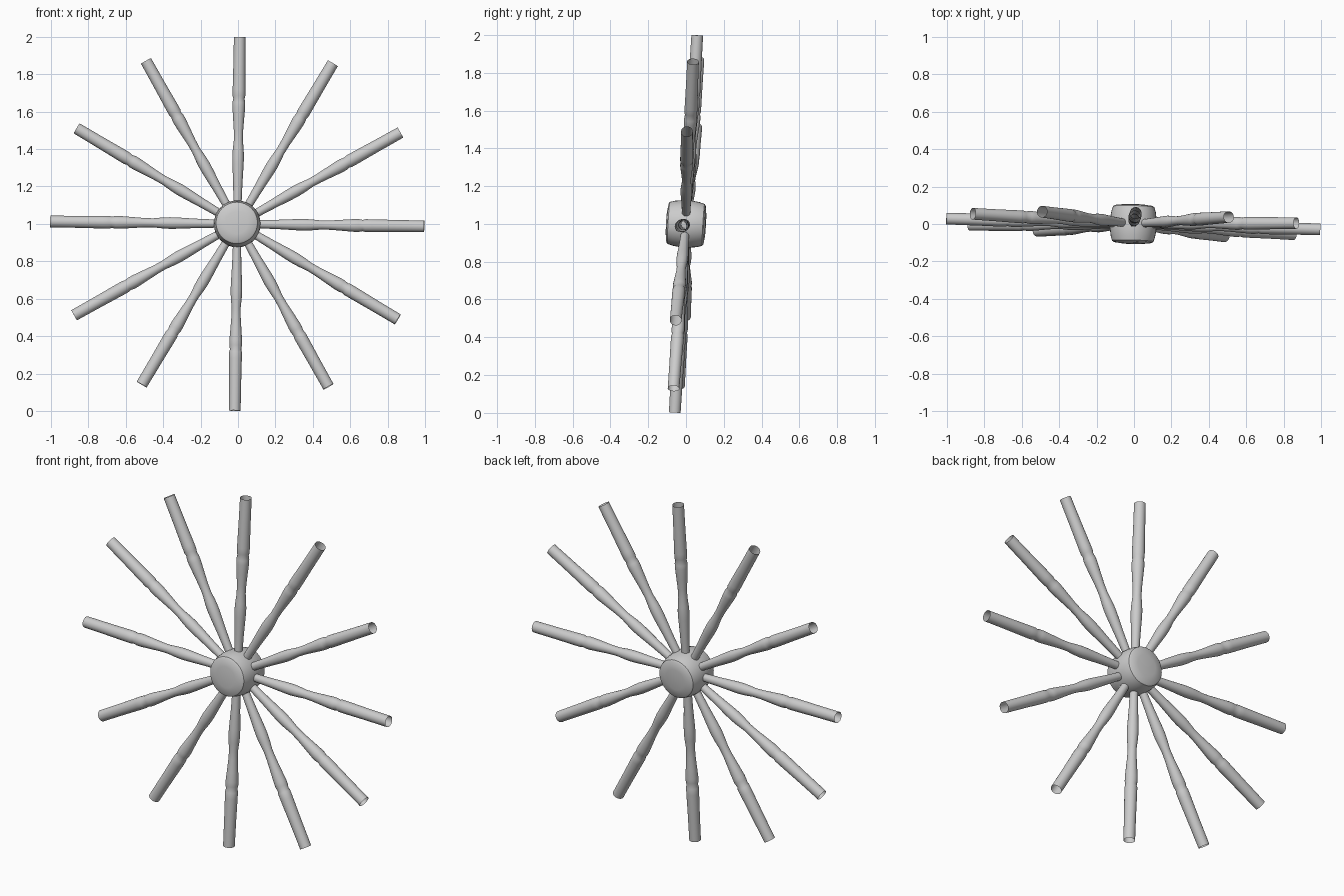
import bpy, bmesh, math
from mathutils import Vector, Matrix

if "Cube" in bpy.data.objects:
    bpy.data.objects.remove(bpy.data.objects["Cube"])

SIDES = 24
CENTRE = Vector((-0.004, 0, 1.0))


def lathe(name, profile, sides):
    """Revolve (radius, height) points about local z; radius 0 closes an end."""
    bm = bmesh.new()
    rings = []
    for r, h in profile:
        if r == 0:
            rings.append([bm.verts.new((0, 0, h))])
        else:
            rings.append([bm.verts.new((r * math.cos(2 * math.pi * i / sides),
                                        r * math.sin(2 * math.pi * i / sides), h))
                          for i in range(sides)])
    for a, b in zip(rings, rings[1:]):
        for i in range(sides):
            j = (i + 1) % sides
            face = [a[i % len(a)], a[j % len(a)], b[j % len(b)], b[i % len(b)]]
            bm.faces.new(list(dict.fromkeys(face)))
    bmesh.ops.recalc_face_normals(bm, faces=bm.faces)
    mesh = bpy.data.meshes.new(name)
    bm.to_mesh(mesh)
    bm.free()
    obj = bpy.data.objects.new(name, mesh)
    bpy.context.collection.objects.link(obj)
    bpy.ops.object.select_all(action='DESELECT')
    obj.select_set(True)
    bpy.context.view_layer.objects.active = obj
    bpy.ops.object.shade_smooth_by_angle(angle=math.radians(35))
    return obj


# Wheel plane leans slightly back and to the side
axis = Vector((0.028, 1, -0.06)).normalized()

# Barrel-shaped hub with gently domed ends
half = [(0.125, 0.0), (0.124, 0.03), (0.119, 0.065), (0.111, 0.092),
        (0.103, 0.098), (0.06, 0.104), (0, 0.106)]
hub_profile = [(r, -h) for r, h in reversed(half)] + half[1:]
hub = lathe("hub", hub_profile, 32)
hub.matrix_world = Matrix.Translation(CENTRE) @ axis.to_track_quat('Z', 'Y').to_matrix().to_4x4()

# Turned spokes, hollow and open at the outer end
spoke_profile = [(0.021, 0.06), (0.022, 0.12), (0.025, 0.22), (0.030, 0.32),
                 (0.031, 0.36), (0.029, 0.40), (0.024, 0.45), (0.025, 0.50),
                 (0.030, 0.57), (0.034, 0.625), (0.034, 0.65), (0.030, 0.672),
                 (0.034, 0.685), (0.034, 0.72), (0.032, 0.85), (0.031, 1.0)]
spoke = lathe("spoke_01", spoke_profile, SIDES)
for k in range(12):
    obj = spoke
    if k:
        obj = spoke.copy()
        obj.name = f"spoke_{k + 1:02d}"
        bpy.context.collection.objects.link(obj)
    a = math.radians(30 * k - 0.75)
    x, z = math.cos(a), math.sin(a)
    direction = Vector((x, 0.06 * z - 0.028 * x, z)).normalized()
    obj.matrix_world = Matrix.Translation(CENTRE) @ direction.to_track_quat('Z', 'Y').to_matrix().to_4x4()
